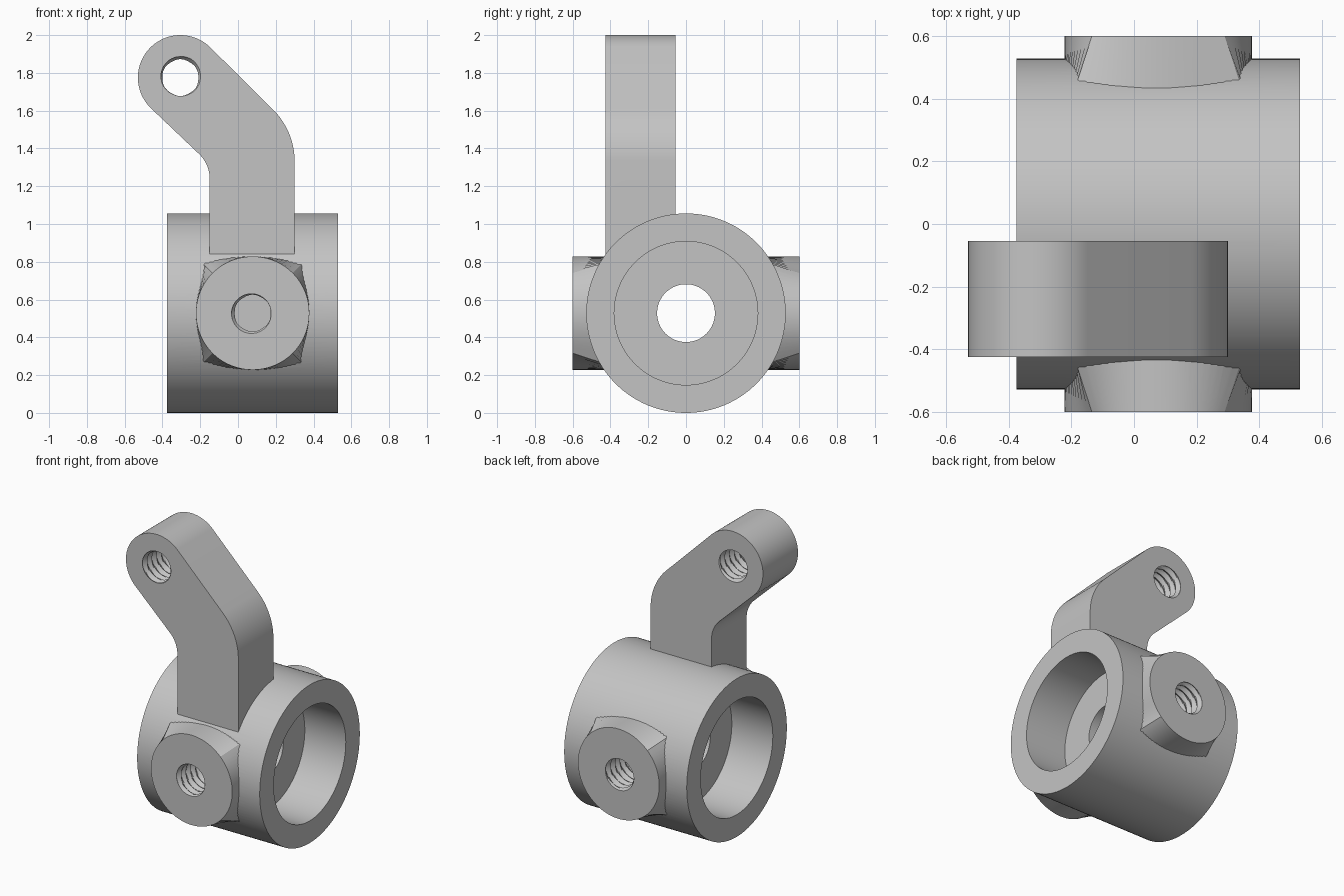
import bpy, bmesh
from math import sin, cos, pi, radians, floor

if "Cube" in bpy.data.objects:
    bpy.data.objects.remove(bpy.data.objects["Cube"], do_unlink=True)

steel = bpy.data.materials.new("grey_metal")
steel.use_nodes = True
GREY = (0.55, 0.55, 0.55, 1)
steel.diffuse_color = GREY
steel.node_tree.nodes["Principled BSDF"].inputs["Base Color"].default_value = GREY

CX, CZ = 0.0775, 0.528          # hub centre
HALF, HUB_R, BORE_R = 0.4525, 0.528, 0.38
WEB, FACE = 0.15, 0.6           # half web thickness, boss face distance


def loft(name, rings):
    """Closed solid through rings of equal point count."""
    bm = bmesh.new()
    loops = [[bm.verts.new(p) for p in ring] for ring in rings]
    n = len(loops[0])
    for a, b in zip(loops, loops[1:]):
        for i in range(n):
            bm.faces.new((a[i], a[(i + 1) % n], b[(i + 1) % n], b[i]))
    bm.faces.new(loops[0])
    bm.faces.new(loops[-1])
    bmesh.ops.recalc_face_normals(bm, faces=bm.faces)
    mesh = bpy.data.meshes.new(name)
    bm.to_mesh(mesh)
    bm.free()
    mesh.materials.append(steel)
    obj = bpy.data.objects.new(name, mesh)
    bpy.context.collection.objects.link(obj)
    return obj


def x_cylinder(name, r, x0, x1, n=128):
    turn = [2 * pi * i / n for i in range(n)]
    return loft(name, [[(x, r * cos(t), CZ + r * sin(t)) for t in turn] for x in (x0, x1)])


def combine(target, tool, operation):
    """Apply a boolean and discard the tool."""
    bpy.context.view_layer.objects.active = target
    mod = target.modifiers.new(operation, 'BOOLEAN')
    mod.operation, mod.solver, mod.object = operation, 'EXACT', tool
    bpy.ops.object.modifier_apply(modifier=mod.name)
    bpy.data.objects.remove(tool, do_unlink=True)


def boss(side):
    """Round face blending to a square root."""
    n, r, root = 96, 0.3, 0.33
    face, square = [], []
    for i in range(n):
        c, s = cos(2 * pi * i / n), sin(2 * pi * i / n)
        k = r / max(abs(c), abs(s))
        face.append((CX + r * c, side * FACE, CZ + r * s))
        square.append((CX + k * c, side * root, CZ + k * s))
    return loft("boss", [face, square])


def thread(x, z, y0, y1, minor=0.095, major=0.115, pitch=0.05):
    """Helical screw-thread cutter along y."""
    n, per_turn = 32, 6
    rows = round(abs(y1 - y0) / pitch * per_turn)
    rings = []
    for j in range(rows + 1):
        ring = []
        for i in range(n):
            phase = j / per_turn - i / n
            tooth = 1 - abs(2 * (phase - floor(phase)) - 1)
            r = minor + (major - minor) * tooth
            t = 2 * pi * i / n
            ring.append((x + r * cos(t), y0 + (y1 - y0) * j / rows, z + r * sin(t)))
        rings.append(ring)
    return loft("thread_cutter", rings)


def arc(cx, cz, r, a0, a1, n):
    steps = [radians(a0 + (a1 - a0) * i / n) for i in range(n + 1)]
    return [(cx + r * cos(a), cz + r * sin(a)) for a in steps]


# Hub with two opposite bosses
body = x_cylinder("knuckle_body", HUB_R, CX - HALF, CX + HALF)
for side in (-1, 1):
    combine(body, boss(side), 'UNION')

# Bent steering arm
TIP_X, TIP_Z, BEND = -0.305, 1.775, 46.3
outline = [(-0.15, 0.84), (0.30, 0.84)]
outline += arc(-0.09, 1.33, 0.39, 0, BEND, 20)
outline += arc(TIP_X, TIP_Z, 0.225, BEND, BEND + 180, 48)
outline += arc(-0.33, 1.24, 0.18, BEND, 0, 16)
arm = loft("arm", [[(x, y, z) for x, z in outline] for y in (-0.425, -0.055)])
combine(body, arm, 'UNION')

# Bearing pockets either side of the web, and the shaft hole through it
for side in (-1, 1):
    pocket = x_cylinder("pocket", BORE_R, CX + side * WEB, CX + side * (HALF + 0.1))
    combine(body, pocket, 'DIFFERENCE')
combine(body, x_cylinder("shaft_hole", 0.153, CX - HALF, CX + HALF, 96), 'DIFFERENCE')

# Blind threaded holes in the bosses, through hole in the arm tip
for side in (-1, 1):
    combine(body, thread(CX, CZ, side * 0.3, side * (FACE + 0.03)), 'DIFFERENCE')
combine(body, thread(TIP_X, TIP_Z, -0.46, -0.02), 'DIFFERENCE')

bpy.ops.object.select_all(action='DESELECT')
body.select_set(True)
bpy.context.view_layer.objects.active = body
bpy.ops.object.shade_smooth_by_angle(angle=radians(20))
